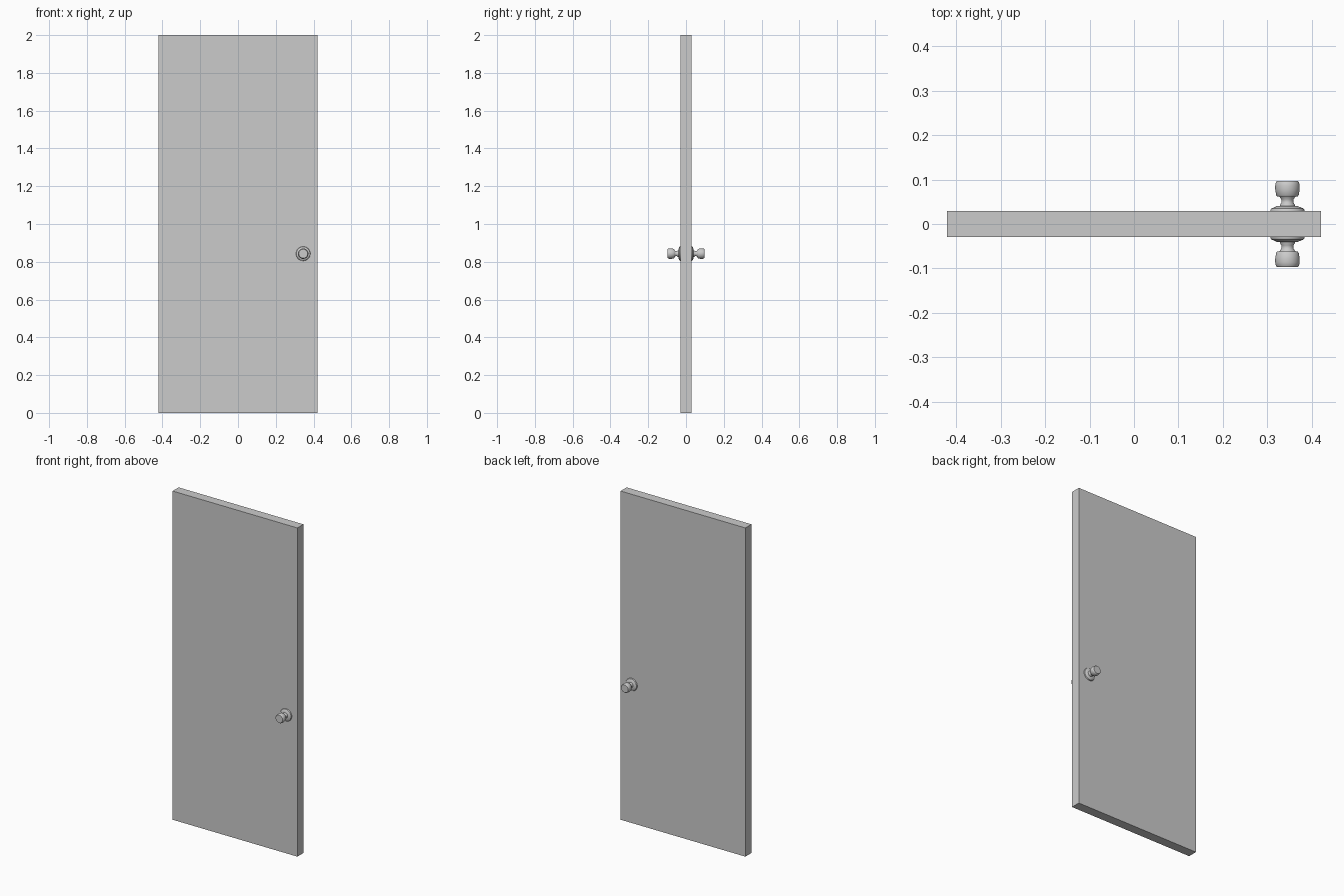
import bpy, bmesh, math
from mathutils import Matrix

if "Cube" in bpy.data.objects:
    bpy.data.objects.remove(bpy.data.objects["Cube"])

HALF_T = 0.029            # half door thickness
KNOB_X, KNOB_Z = 0.345, 0.843
SEGMENTS = 32


def add_object(name, bm):
    bmesh.ops.recalc_face_normals(bm, faces=bm.faces)
    mesh = bpy.data.meshes.new(name)
    bm.to_mesh(mesh)
    bm.free()
    obj = bpy.data.objects.new(name, mesh)
    bpy.context.collection.objects.link(obj)
    return obj


def lathe(name, profile, side):
    """Turn (radius, distance) points round the knob axis; side is -1 front, 1 back."""
    bm = bmesh.new()
    verts = [bm.verts.new((KNOB_X + r, side * d, KNOB_Z)) for r, d in profile]
    edges = [bm.edges.new(pair) for pair in zip(verts, verts[1:])]
    bmesh.ops.spin(bm, geom=verts + edges, cent=(KNOB_X, 0, KNOB_Z), axis=(0, 1, 0),
                   angle=math.tau, steps=SEGMENTS, use_duplicate=False)
    bmesh.ops.remove_doubles(bm, verts=bm.verts, dist=1e-5)
    obj = add_object(name, bm)
    bpy.ops.object.select_all(action='DESELECT')
    obj.select_set(True)
    bpy.context.view_layer.objects.active = obj
    bpy.ops.object.shade_smooth_by_angle(angle=math.radians(35))
    return obj


# Door slab
bm = bmesh.new()
bmesh.ops.create_cube(bm, size=1, matrix=Matrix.Translation((0, 0, 1))
                      @ Matrix.Diagonal((0.84, 2 * HALF_T, 2.0, 1)))
add_object("door_panel", bm)

# Round plate against the door, and the knob with its flared neck
plate = [(0, HALF_T - 0.002), (0.038, HALF_T - 0.002), (0.038, 0.032), (0.036, 0.035),
         (0.028, 0.038), (0.024, 0.040), (0, 0.040)]
knob = [(0, 0.038), (0.017, 0.038), (0.017, 0.043), (0.0135, 0.048), (0.0135, 0.055),
        (0.017, 0.060), (0.018, 0.062), (0.023, 0.062), (0.0255, 0.065),
        (0.0275, 0.078), (0.0275, 0.086), (0.0260, 0.094), (0.0235, 0.097), (0, 0.097)]
for side, label in ((-1, "front"), (1, "back")):
    lathe(label + "_plate", plate, side)
    lathe(label + "_knob", knob, side)
